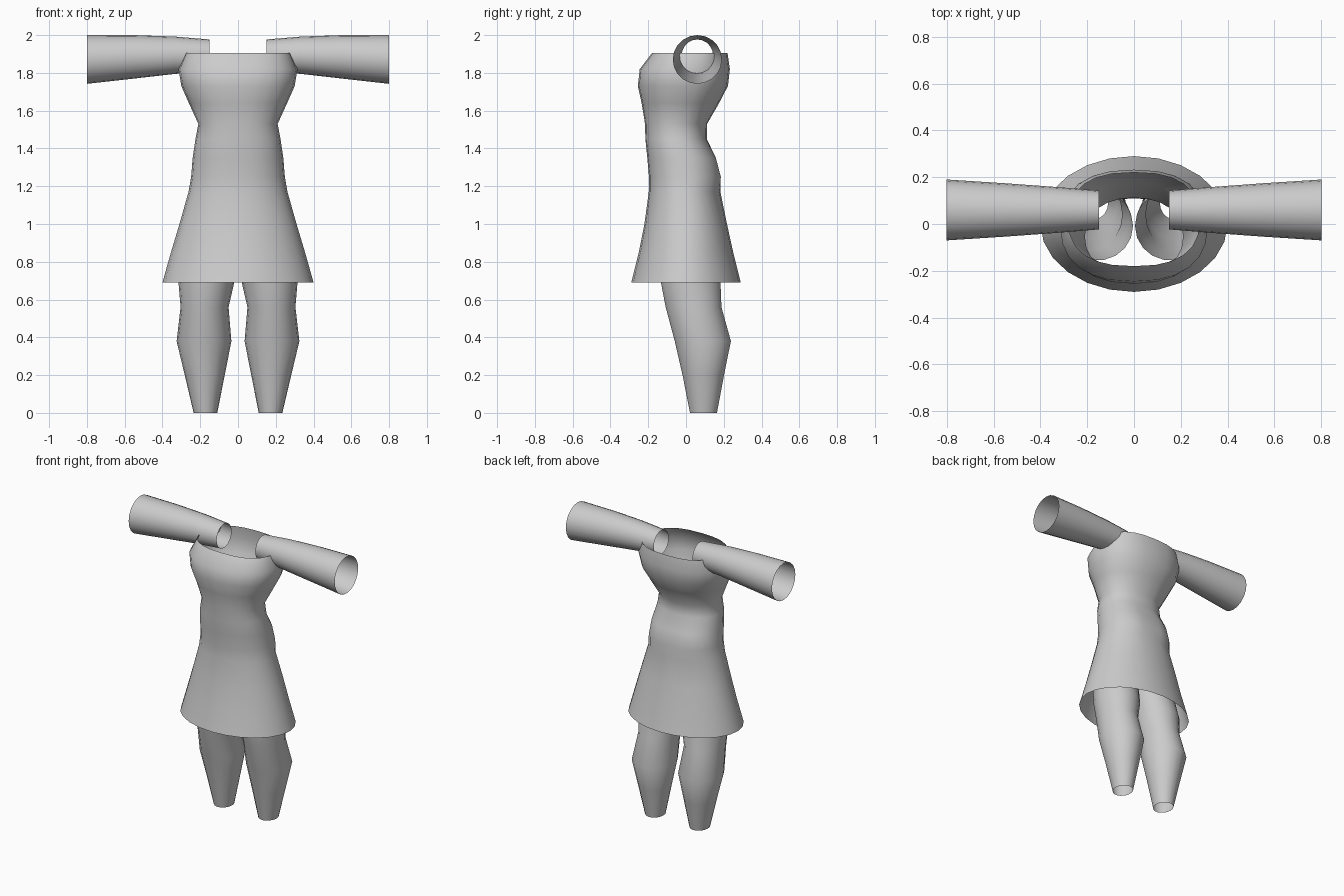
import bpy, bmesh, math

if "Cube" in bpy.data.objects:
    bpy.data.objects.remove(bpy.data.objects["Cube"])

cloth = bpy.data.materials.new("plain grey")
cloth.diffuse_color = (0.6, 0.6, 0.6, 1)
cloth.use_nodes = True
cloth.node_tree.nodes["Principled BSDF"].inputs["Base Color"].default_value = cloth.diffuse_color


def loft(name, rings):
    """Open tube skinned through a list of equal-length point rings."""
    bm = bmesh.new()
    rows = [[bm.verts.new(p) for p in ring] for ring in rings]
    n = len(rows[0])
    for a, b in zip(rows, rows[1:]):
        for i in range(n):
            j = (i + 1) % n
            bm.faces.new((a[i], a[j], b[j], b[i]))
    bmesh.ops.recalc_face_normals(bm, faces=bm.faces)
    mesh = bpy.data.meshes.new(name)
    bm.to_mesh(mesh)
    bm.free()
    mesh.materials.append(cloth)
    obj = bpy.data.objects.new(name, mesh)
    bpy.context.collection.objects.link(obj)
    bpy.ops.object.select_all(action='DESELECT')
    obj.select_set(True)
    bpy.context.view_layer.objects.active = obj
    bpy.ops.object.shade_smooth_by_angle(angle=math.radians(60))
    return obj


def section(z, x0, x1, y0, y1, n, power=2.0, cleft=0.0):
    """Horizontal rounded section between the given limits."""
    pts = []
    for i in range(n):
        t = 2 * math.pi * i / n
        c, s = math.cos(t), math.sin(t)
        x = math.copysign(abs(c) ** (2 / power), c)
        y = math.copysign(abs(s) ** (2 / power), s)
        dip = cleft * max(0, 1 - abs(x) * 3) if s > 0 else 0
        pts.append(((x0 + x1) / 2 + x * (x1 - x0) / 2,
                    (y0 + y1) / 2 + y * (y1 - y0) / 2 - dip, z))
    return pts


# Dress: height, half width, front, back, squareness, back cleft
dress = [
    (1.905, 0.28, -0.18, 0.22, 2.5, 0), (1.82, 0.315, -0.245, 0.232, 2.4, 0),
    (1.73, 0.30, -0.255, 0.222, 2.3, 0), (1.64, 0.26, -0.235, 0.175, 2.2, 0),
    (1.53, 0.21, -0.217, 0.112, 2.2, 0), (1.45, 0.225, -0.215, 0.11, 2.2, 0),
    (1.35, 0.24, -0.205, 0.165, 2.2, 0.01), (1.25, 0.248, -0.196, 0.192, 2.2, 0.015),
    (1.17, 0.262, -0.197, 0.182, 2.1, 0), (1.0, 0.31, -0.22, 0.217, 2.1, 0),
    (0.85, 0.355, -0.25, 0.25, 2.0, 0), (0.69, 0.40, -0.29, 0.29, 2.0, 0)]
loft("dress", [section(z, -w, w, f, b, 24, p, c) for z, w, f, b, p, c in dress])

# Trouser legs: height, inner x, outer x, front, back
leg = [(0.0, 0.11, 0.235, 0.02, 0.165), (0.2, 0.07, 0.282, -0.02, 0.203),
       (0.38, 0.035, 0.325, -0.062, 0.24), (0.56, 0.05, 0.304, -0.11, 0.19),
       (0.69, 0.02, 0.315, -0.135, 0.185), (0.87, 0.004, 0.30, -0.155, 0.14)]

# Sleeves: x, bottom z, top z, radius across y
sleeve = [(0.15, 1.808, 1.977, 0.083), (0.33, 1.795, 1.992, 0.098),
          (0.55, 1.77, 2.0, 0.114), (0.8, 1.742, 2.0, 0.13)]

for side, word in ((1, "left"), (-1, "right")):
    loft(word + "_trouser_leg",
         [[(side * x, y, z) for x, y, z in section(h, a, b, f, k, 18)]
          for h, a, b, f, k in leg])
    loft(word + "_sleeve",
         [[(side * x, 0.06 + r * math.cos(t), (lo + hi) / 2 + (hi - lo) / 2 * math.sin(t))
           for t in (2 * math.pi * i / 20 for i in range(20))]
          for x, lo, hi, r in sleeve])
